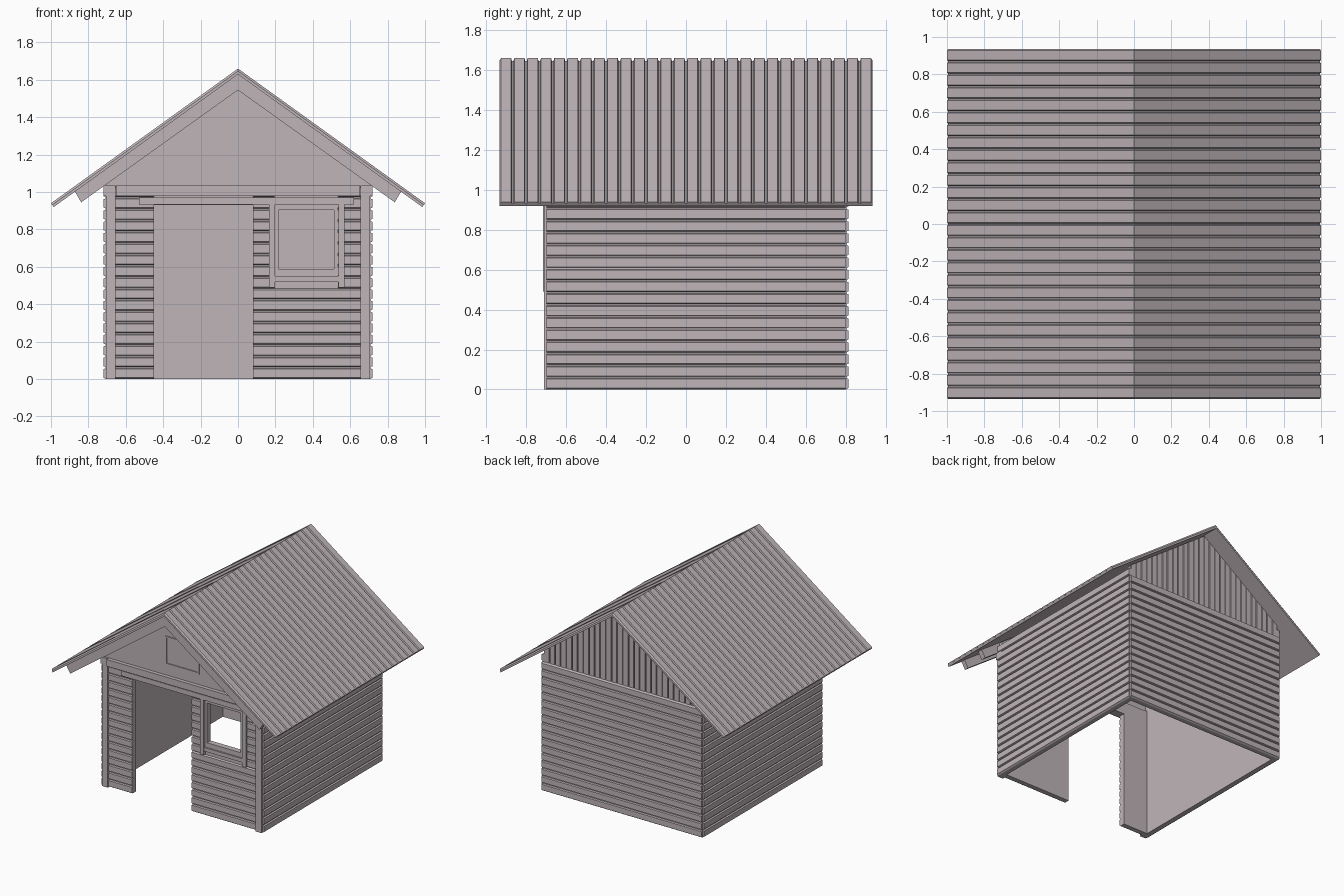
import bpy, bmesh, math

if "Cube" in bpy.data.objects:
    bpy.data.objects.remove(bpy.data.objects["Cube"])

wood = bpy.data.materials.new("pale_wood")
wood.diffuse_color = (0.52, 0.46, 0.48, 1)
wood.use_nodes = True
wood.node_tree.nodes["Principled BSDF"].inputs["Base Color"].default_value = wood.diffuse_color


def loft(name, ring_a, ring_b):
    """Solid between two matching rings of points."""
    bm = bmesh.new()
    a = [bm.verts.new(p) for p in ring_a]
    b = [bm.verts.new(p) for p in ring_b]
    bm.faces.new(a)
    bm.faces.new(b[::-1])
    n = len(a)
    for i in range(n):
        j = (i + 1) % n
        bm.faces.new((a[j], a[i], b[i], b[j]))
    bmesh.ops.recalc_face_normals(bm, faces=bm.faces)
    me = bpy.data.meshes.new(name)
    bm.to_mesh(me)
    bm.free()
    me.materials.append(wood)
    ob = bpy.data.objects.new(name, me)
    bpy.context.collection.objects.link(ob)
    return ob


def prism(name, pts, axis, a, b):
    """Extrude a 2D outline along x (outline is y,z) or y (outline is x,z)."""
    if axis == 'x':
        return loft(name, [(a, p, q) for p, q in pts], [(b, p, q) for p, q in pts])
    return loft(name, [(p, a, q) for p, q in pts], [(p, b, q) for p, q in pts])


def box(name, x0, x1, y0, y1, z0, z1):
    return prism(name, [(x0, z0), (x1, z0), (x1, z1), (x0, z1)], 'y', y0, y1)


def grooved(start, pitch, count, gap, depth):
    """Board edge line: (position along, depth below the surface)."""
    pts = []
    for i in range(count):
        s, e = start + i * pitch, start + (i + 1) * pitch
        pts += [(s + gap / 2, depth), (s + gap / 2 + 0.004, 0),
                (e - gap / 2 - 0.004, 0), (e - gap / 2, depth)]
    pts[0] = (start, depth)
    pts[-1] = (start + count * pitch, depth)
    return pts


ROW = 1.03 / 17
SLOPE = 0.72


def siding(name, axis, a, b, outer, sign, r0, r1):
    """Horizontal boards, rows r0..r1, outer surface facing sign."""
    edge = grooved(r0 * ROW, ROW, r1 - r0, 0.008, 0.012)
    pts = [(outer - sign * d, z) for z, d in edge]
    inner = outer - sign * 0.05
    pts += [(inner, r1 * ROW), (inner, r0 * ROW)]
    return prism(name, pts, axis, a, b)


# Side walls and back wall
for s, n in ((-1, "left"), (1, "right")):
    siding(n + "_wall", 'y', -0.70, 0.80, s * 0.72, s, 0, 18)
siding("back_wall", 'x', -0.708, 0.708, 0.815, 1, 0, 17)

# Front wall around the door and window
siding("front_wall_left", 'x', -0.69, -0.45, -0.70, -1, 0, 17)
siding("front_wall_below_window", 'x', 0.08, 0.69, -0.70, -1, 0, 8)
siding("front_wall_beside_door", 'x', 0.08, 0.195, -0.70, -1, 8, 17)
siding("front_wall_beside_window", 'x', 0.535, 0.69, -0.70, -1, 8, 17)
box("door_header", -0.45, 0.08, -0.695, -0.65, 0.93, 1.03)
box("window_header", 0.195, 0.535, -0.695, -0.65, 0.93, 1.03)

# Corner posts, top beam with end blocks, lintel
for s in (-1, 1):
    x0, x1 = sorted((s * 0.655, s * 0.706))
    box("corner_post", x0, x1, -0.712, -0.66, 0, 0.98)
    x0, x1 = sorted((s * 0.655, s * 0.718))
    box("beam_end", x0, x1, -0.716, -0.65, 0.98, 1.034)
box("top_beam", -0.652, 0.652, -0.73, -0.66, 0.98, 1.034)
box("lintel", -0.53, 0.62, -0.72, -0.69, 0.932, 0.972)

# Window casing, sill and open frame
for x in (0.165, 0.538):
    box("window_casing", x, x + 0.032, -0.716, -0.69, 0.49, 0.932)
box("window_under_board", 0.195, 0.535, -0.69, -0.65, 0.485, 0.525)
box("window_sill", 0.197, 0.538, -0.712, -0.65, 0.52, 0.55)
box("window_frame_bottom", 0.195, 0.535, -0.70, -0.655, 0.55, 0.588)
box("window_frame_top", 0.195, 0.535, -0.70, -0.655, 0.905, 0.932)
for x in (0.195, 0.513):
    box("window_frame_side", x, x + 0.022, -0.70, -0.655, 0.588, 0.905)

# Gable panels
gable = [(-0.70, 1.03), (0.70, 1.03), (0.70, 1.12), (0, 1.624), (-0.70, 1.12)]
prism("front_gable", gable, 'y', -0.70, -0.67)
prism("back_gable", gable, 'y', 0.765, 0.787)

# Trim of the small gable hatch
for z in (1.12, 1.335):
    box("hatch_trim", -0.15, 0.15, -0.708, -0.70, z, z + 0.012)
for x in (-0.15, 0.138):
    box("hatch_trim", x, x + 0.012, -0.708, -0.70, 1.12, 1.347)

# Vertical boards on the back gable
for i in range(-14, 14):
    x0, x1 = i * 0.05 + 0.004, i * 0.05 + 0.046
    prism("gable_board", [(x0, 1.03), (x1, 1.03), (x1, 1.624 - SLOPE * abs(x1)),
                          (x0, 1.624 - SLOPE * abs(x0))], 'y', 0.785, 0.80)

# Rafters: one at the front edge, one against the front gable
chevron = [(0, 1.63), (0.872, 1.63 - 0.872 * SLOPE), (0.838, 0.945), (0, 1.545),
           (-0.838, 0.945), (-0.872, 1.63 - 0.872 * SLOPE)]
prism("front_rafter", chevron, 'y', -0.925, -0.89)
prism("gable_rafter", chevron, 'y', -0.735, -0.695)

# Roof slopes of grooved boards
length = math.hypot(1, SLOPE)
nx, nz = SLOPE / length, 1 / length
profile = grooved(-0.935, 1.87 / 28, 28, 0.008, 0.011)
profile += [(0.935, 0.025), (-0.935, 0.025)]
for s, n in ((-1, "left"), (1, "right")):
    ridge = [(0, y, 1.66 - d / nz) for y, d in profile]
    eave = [(s * (1 - nx * d), y, 0.94 - nz * d) for y, d in profile]
    loft(n + "_roof", ridge, eave)
